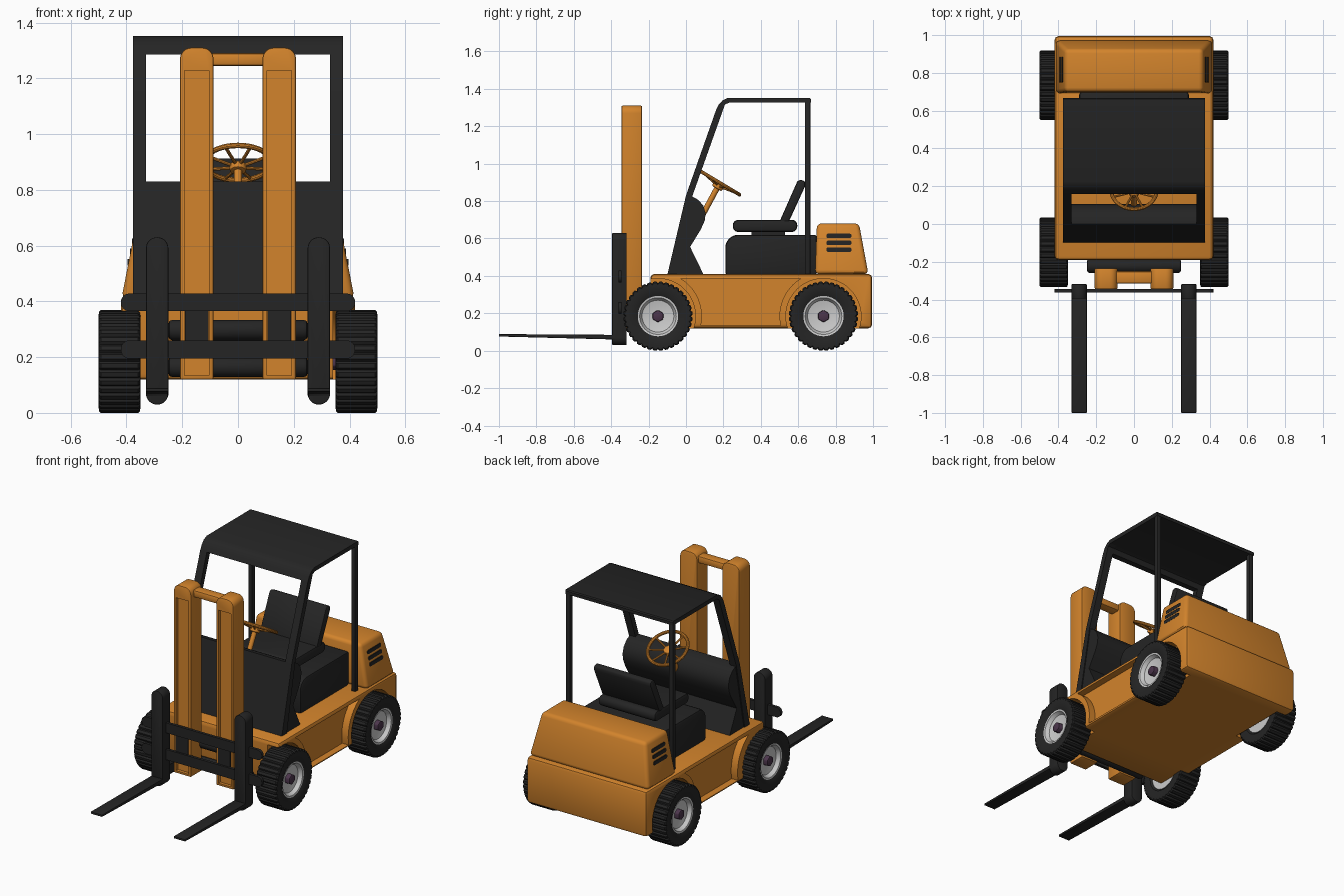
import bpy, bmesh
from math import sin, cos, pi, asin, atan2
from mathutils import Vector

if "Cube" in bpy.data.objects:
    bpy.data.objects.remove(bpy.data.objects["Cube"])


def material(name, rgb):
    m = bpy.data.materials.new(name)
    m.diffuse_color = (*rgb, 1)
    m.use_nodes = True
    m.node_tree.nodes["Principled BSDF"].inputs["Base Color"].default_value = m.diffuse_color
    return m


ORANGE = material("orange_paint", (0.65, 0.23, 0.025))
DARK = material("dark_plastic", (0.018, 0.018, 0.018))
SILVER = material("rim_metal", (0.6, 0.6, 0.6))
PURPLE = material("hub_metal", (0.07, 0.035, 0.07))


def finish(bm, name, mat, bevel=0, segs=2):
    bmesh.ops.recalc_face_normals(bm, faces=bm.faces)
    if bevel:
        edges = [e for e in bm.edges if e.calc_face_angle(0) > 0.65]
        bmesh.ops.bevel(bm, geom=edges, offset=bevel, segments=segs,
                        profile=0.5, affect='EDGES', clamp_overlap=True)
    me = bpy.data.meshes.new(name)
    bm.to_mesh(me)
    bm.free()
    if mat:
        me.materials.append(mat)
    ob = bpy.data.objects.new(name, me)
    bpy.context.collection.objects.link(ob)
    return ob


def prism(name, pts, lo, hi, mat, axis='X', bevel=0, segs=2):
    """Extrude a (y,z) profile along X, or an (x,z) profile along Y."""
    bm = bmesh.new()
    put = (lambda a, b, t: (t, a, b)) if axis == 'X' else (lambda a, b, t: (a, t, b))
    r0, r1 = [[bm.verts.new(put(a, b, t)) for a, b in pts] for t in (lo, hi)]
    n = len(pts)
    bm.faces.new(r0)
    bm.faces.new(r1[::-1])
    for i in range(n):
        j = (i + 1) % n
        bm.faces.new((r0[i], r0[j], r1[j], r1[i]))
    return finish(bm, name, mat, bevel, segs)


def arc(cx, cy, r, a0, a1, n):
    return [(cx + r * cos(a0 + (a1 - a0) * i / n), cy + r * sin(a0 + (a1 - a0) * i / n))
            for i in range(n + 1)]


def rrect(a0, a1, b0, b1, rb, rt, n=6):
    """Rectangle with rounded bottom (rb) and top (rt) corners."""
    pts = []
    for cx, cy, r, q in ((a1 - rt, b1 - rt, rt, 0), (a0 + rt, b1 - rt, rt, 1),
                         (a0 + rb, b0 + rb, rb, 2), (a1 - rb, b0 + rb, rb, 3)):
        pts += arc(cx, cy, r, q * pi / 2, (q + 1) * pi / 2, n) if r else [(cx, cy)]
    return pts


def box(name, x, y, z, mat, bevel=0):
    return prism(name, rrect(*y, *z, 0, 0), *x, mat, bevel=bevel)


def lathe(name, prof, n, cy, cz, s, mat, groove=0, closed=True):
    """Revolve (x, r) about an X axis; groove notches the large radii."""
    bm = bmesh.new()
    rings = []
    for k in range(n):
        a = 2 * pi * k / n
        ring = []
        for x, r in prof:
            if groove and r > 0.165 and k % 4 == 0:
                r -= groove
            ring.append(bm.verts.new((s * x, cy + r * cos(a), cz + r * sin(a))))
        rings.append(ring)
    m = len(prof)
    for k in range(n):
        p, q = rings[k], rings[(k + 1) % n]
        for i in range(m if closed else m - 1):
            j = (i + 1) % m
            bm.faces.new((p[i], p[j], q[j], q[i]))
    if not closed:
        bm.faces.new([r[0] for r in rings])
        bm.faces.new([r[-1] for r in rings])
    return finish(bm, name, mat)


def tube(name, p0, p1, r, mat, n=16, bevel=0):
    p0, p1 = Vector(p0), Vector(p1)
    d = p1 - p0
    bm = bmesh.new()
    bmesh.ops.create_cone(bm, cap_ends=True, segments=n, radius1=r, radius2=r, depth=d.length)
    ob_m = d.to_track_quat('Z', 'Y').to_matrix().to_4x4()
    ob_m.translation = (p0 + p1) / 2
    bm.transform(ob_m)
    return finish(bm, name, mat, bevel)


def cut(ob, cutter):
    mod = ob.modifiers.new("cut", 'BOOLEAN')
    mod.operation, mod.object, mod.solver = 'DIFFERENCE', cutter, 'EXACT'
    bpy.context.view_layer.objects.active = ob
    bpy.ops.object.modifier_apply(modifier=mod.name)
    bpy.data.objects.remove(cutter)


WZ, AXLES = 0.185, (-0.15, 0.735)

# Chassis with wheel arches and recessed side panels
chassis = box("chassis", (-0.42, 0.42), (-0.19, 0.995), (0.12, 0.41), ORANGE, 0.02)
lo, hi = asin(-0.05 / 0.235), asin(0.2 / 0.235)
panel = arc(AXLES[0], WZ, 0.235, lo, hi, 12) + arc(AXLES[1], WZ, 0.235, pi - hi, pi - lo, 12)
for s in (-1, 1):
    for y in AXLES:
        cut(chassis, tube("arch_cutter", (s * 0.34, y, WZ), (s * 0.6, y, WZ), 0.201, None, 48))
    cut(chassis, prism("panel_cutter", panel, *sorted((s * 0.375, s * 0.6)), None))

# Wheels
tire = [(0.37, 0.1), (0.353, 0.12), (0.35, 0.16), (0.351, 0.178), (0.358, 0.185),
        (0.492, 0.185), (0.499, 0.178), (0.5, 0.16), (0.497, 0.12), (0.485, 0.1)]
rim = [(0.36, 0.02), (0.36, 0.108), (0.49, 0.108), (0.488, 0.098), (0.465, 0.085),
       (0.455, 0.04), (0.455, 0.015)]
for s in (-1, 1):
    for y, end in zip(AXLES, ("front", "rear")):
        lathe(end + "_tire", tire, 144, y, WZ, s, DARK, groove=0.009)
        lathe(end + "_rim", rim, 40, y, WZ, s, SILVER, closed=False)
        tube(end + "_hub", (s * 0.33, y, WZ), (s * 0.485, y, WZ), 0.033, PURPLE, 6, 0.006)

# Rear counterweight hood, tapered toward the top
hood = [(0.69, 0.41), (0.975, 0.41), (0.925, 0.68), (0.7, 0.68)]
bm = bmesh.new()
left, right = [[bm.verts.new((s * (0.418 if z < 0.5 else 0.365), y, z)) for y, z in hood]
               for s in (-1, 1)]
bm.faces.new(left)
bm.faces.new(right)
for i in range(4):
    j = (i + 1) % 4
    bm.faces.new((left[i], left[j], right[j], right[i]))
finish(bm, "counterweight_hood", ORANGE, 0.022, 3)

# Hood vents
for s in (-1, 1):
    for z in (0.54, 0.577, 0.614):
        x = 0.418 - 0.053 * (z - 0.41) / 0.27
        vent = prism("vent_slot", rrect(0.75, 0.885, z - 0.012, z + 0.012, 0.01, 0.01, 3),
                     *sorted((s * (x - 0.02), s * (x + 0.003))), DARK)

# Seat base, cushion and backrest
prism("seat_base", [(0.21, 0.405), (0.21, 0.56)] + arc(0.28, 0.55, 0.07, pi, pi / 2, 6)[1:]
      + [(0.7, 0.62), (0.7, 0.405)], -0.29, 0.29, DARK, bevel=0.015)
box("seat_pedestal", (-0.14, 0.14), (0.35, 0.53), (0.61, 0.645), DARK)
prism("seat_cushion", rrect(0.25, 0.595, 0.635, 0.7, 0.03, 0.03), -0.2, 0.2, DARK, bevel=0.015)
prism("seat_backrest", [(0.5, 0.69), (0.595, 0.905), (0.612, 0.915), (0.637, 0.905), (0.637, 0.88),
                        (0.55, 0.69)], -0.2, 0.2, DARK, bevel=0.008)

# Dashboard cowl
prism("dash_cowl", [(-0.1, 0.405), (0, 0.83), (0.03, 0.826), (0.065, 0.807), (0.093, 0.775),
                    (0.105, 0.735), (0.1, 0.695), (0.08, 0.65), (0.022, 0.555), (0.095, 0.405)],
      -0.37, 0.37, DARK)

# Overhead guard: bent side rails, roof and rear posts
bend_out = [(0.16, 1.285), (0.175, 1.315), (0.195, 1.338), (0.225, 1.352)]
bend_in = [(0.23, 1.326), (0.208, 1.316), (0.197, 1.285)]
rail = [(-0.1, 0.405), (0, 0.83)] + bend_out + bend_in + [(0.035, 0.83), (-0.05, 0.405)]
roof = bend_out + [(0.662, 1.352), (0.667, 1.345), (0.667, 1.326)] + bend_in
prism("guard_roof", roof, -0.376, 0.376, DARK)
for s in (-1, 1):
    prism("guard_front_rail", rail, *sorted((s * 0.33, s * 0.376)), DARK)
    box("guard_rear_post", sorted((s * 0.345, s * 0.375)), (0.635, 0.665), (0.4, 1.33), DARK, 0.005)

# Steering wheel with column and spokes
centre, tilt = Vector((0, 0.182, 0.897)), -atan2(0.515, 0.857)
normal = Vector((0, 0.515, 0.857))
bpy.ops.mesh.primitive_torus_add(major_radius=0.121, minor_radius=0.01, major_segments=40,
                                 minor_segments=10, location=centre, rotation=(tilt, 0, 0))
ring = bpy.context.object
ring.name = "steering_wheel_rim"
ring.data.materials.append(ORANGE)
hub = centre - normal * 0.02
for k in range(8):
    a = k * pi / 4 + pi / 8
    tip = centre + 0.118 * (cos(a) * Vector((1, 0, 0)) + sin(a) * Vector((0, 0.857, -0.515)))
    tube("steering_spoke", hub, tip, 0.006, ORANGE, 8)
tube("steering_hub", hub - normal * 0.015, hub + normal * 0.012, 0.03, ORANGE, 20, 0.006)
tube("steering_column", (0, 0.075, 0.7), hub, 0.015, ORANGE)

# Mast uprights with front channels, and roller blocks
for s in (-1, 1):
    a0, a1 = sorted((s * 0.088, s * 0.208))
    mast = prism("mast_upright", rrect(a0, a1, 0.12, 1.31, 0, 0.04), -0.345, -0.235, ORANGE, 'Y', 0.006)
    cut(mast, box("channel_cutter", (a0 + 0.016, a1 - 0.016), (-0.4, -0.325), (0.135, 1.228), None))
    box("carriage_roller_block", (a0 + 0.018, a1 - 0.018), (-0.35, -0.32), (0.23, 0.4), DARK)
prism("mast_top_tie", rrect(-0.25, -0.315, 1.245, 1.29, 0, 0), -0.1, 0.1, ORANGE, bevel=0.01)

# Cross rollers joining mast and chassis
for z in (0.165, 0.297):
    tube("mast_cross_roller", (-0.25, -0.222, z), (0.25, -0.222, z), 0.037, DARK, 24, 0.015)

# Fork carriage bars and forks
for z0, z1 in ((0.195, 0.26), (0.365, 0.428)):
    prism("carriage_bar", rrect(-0.42, 0.42, z0, z1, 0.03, 0.03), -0.362, -0.344, DARK, 'Y')
for s in (-1, 1):
    x = sorted((s * 0.25, s * 0.33))
    prism("fork_shank", rrect(*x, 0.03, 0.63, 0.039, 0.039, 8), -0.395, -0.318, DARK, 'Y', 0.004)
    prism("fork_tine", [(-1, 0.076), (-1, 0.089), (-0.38, 0.085), (-0.38, 0.06)], *x, DARK, bevel=0.003)

# Smooth shading with sharp creases
bpy.ops.object.select_all(action='SELECT')
bpy.context.view_layer.objects.active = chassis
bpy.ops.object.shade_smooth_by_angle(angle=0.6)
